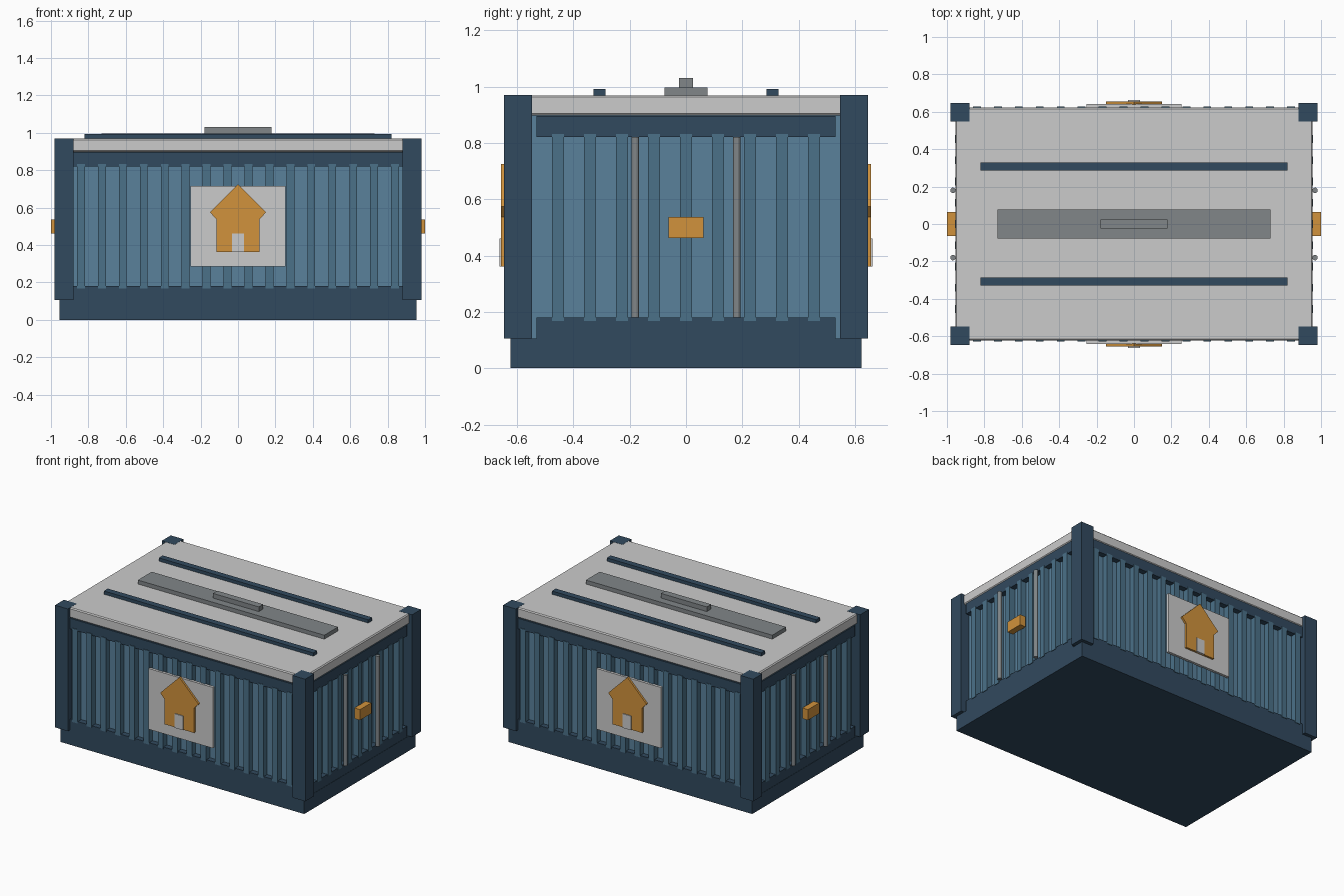
import bpy, bmesh
from math import pi
from mathutils import Matrix

if "Cube" in bpy.data.objects:
    bpy.data.objects.remove(bpy.data.objects["Cube"])


def material(name, rgb):
    m = bpy.data.materials.new(name)
    m.diffuse_color = (*rgb, 1)
    m.use_nodes = True
    m.node_tree.nodes["Principled BSDF"].inputs["Base Color"].default_value = m.diffuse_color
    return m


NAVY = material("navy", (0.031, 0.068, 0.114))
BLUE = material("blue", (0.10, 0.22, 0.33))
RIB = material("rib_blue", (0.07, 0.165, 0.25))
ORANGE = material("orange", (0.64, 0.29, 0.045))
WHITE = material("off_white", (0.61, 0.63, 0.64))
GREY = material("grey", (0.22, 0.24, 0.25))


def finish(name, bm, mat, bevel=0):
    bmesh.ops.recalc_face_normals(bm, faces=bm.faces)
    me = bpy.data.meshes.new(name)
    bm.to_mesh(me)
    bm.free()
    me.materials.append(mat)
    ob = bpy.data.objects.new(name, me)
    bpy.context.collection.objects.link(ob)
    if bevel:
        mod = ob.modifiers.new("bevel", 'BEVEL')
        mod.width = bevel
        mod.segments = 1
    return ob


def box(name, x, y, z, mat, bevel=0):
    """Box from (min, max) pairs."""
    bm = bmesh.new()
    centre = [(a + b) / 2 for a, b in (x, y, z)]
    size = [abs(b - a) for a, b in (x, y, z)]
    bmesh.ops.create_cube(bm, size=1, matrix=Matrix.Translation(centre) @ Matrix.Diagonal((*size, 1)))
    return finish(name, bm, mat, bevel)


# Base, inner walls and roof slab
box("base", (-.955, .955), (-.623, .623), (0, .105), NAVY)
box("wall_panels", (-.915, .915), (-.585, .585), (.1, .9), BLUE)
box("roof", (-.955, .955), (-.622, .622), (.897, .969), WHITE, .007)

# Corner posts
for sx in (-1, 1):
    for sy in (-1, 1):
        box("corner_post", (sx * .88, sx * .98), (sy * .547, sy * .647), (.105, .97), NAVY)

# Roof strips, ridge plate and handle
for y in (-.307, .307):
    box("roof_strip", (-.82, .82), (y - .022, y + .022), (.965, .992), NAVY)
box("ridge_plate", (-.73, .73), (-.077, .077), (.965, .997), GREY)
box("roof_handle", (-.18, .18), (-.024, .024), (.997, 1.03), GREY)

HOUSE = [(-.115, .362), (.115, .362), (.115, .537), (.15, .575),
         (0, .725), (-.15, .575), (-.115, .537)]

# Long sides: rails, ribs and house sign
for s in (-1, 1):
    for z in ((.105, .18), (.82, .895)):
        box("side_rail", (-.89, .89), (s * .57, s * .623), z, NAVY)
    for i in range(16):
        x = -.84 + i * .112
        box("side_rib", (x - .021, x + .021), (s * .58, s * .627), (.168, .832), RIB)
    box("sign_plate", (-.253, .253), (s * .622, s * .642), (.285, .715), WHITE)
    bm = bmesh.new()
    face = bm.faces.new([bm.verts.new((x, s * .64, z)) for x, z in HOUSE])
    ext = bmesh.ops.extrude_face_region(bm, geom=[face])
    bmesh.ops.translate(bm, vec=(0, s * .016, 0),
                        verts=[v for v in ext["geom"] if isinstance(v, bmesh.types.BMVert)])
    finish("house_emblem", bm, ORANGE)
    box("emblem_door", (-.032, .032), (s * .65, s * .662), (.361, .461), WHITE)

# Short ends: rails, ribs, locking rods and latch
for s in (-1, 1):
    for z in ((.1, .18), (.82, .895)):
        box("end_rail", (s * .9, s * .953), (-.53, .53), z, NAVY)
    for i in range(9):
        y = -.454 + i * .1135
        box("end_rib", (s * .91, s * .957), (y - .021, y + .021), (.168, .832), RIB)
    for y in (-.18, .18):
        bm = bmesh.new()
        bmesh.ops.create_cone(bm, cap_ends=True, segments=12, radius1=.0145, radius2=.0145, depth=.64,
                              matrix=Matrix.Translation((s * .968, y, .5)) @ Matrix.Rotation(pi / 12, 4, 'Z'))
        finish("locking_rod", bm, GREY)
    box("latch", (s * .955, s * 1.0), (-.063, .063), (.462, .537), ORANGE)
